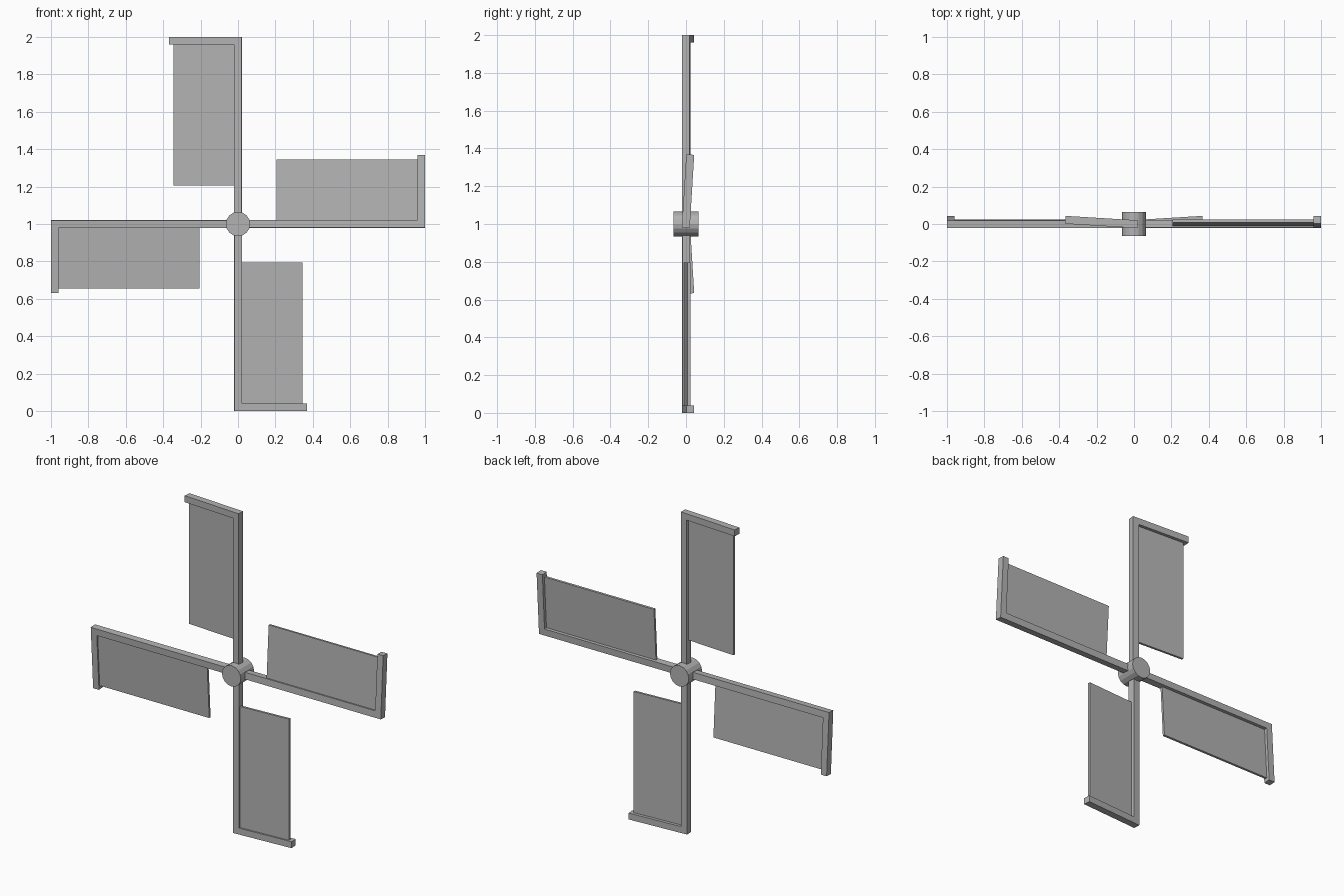
import bpy
import bmesh
import math
from mathutils import Matrix, Vector

default = bpy.data.objects.get("Cube")
if default:
    bpy.data.objects.remove(default, do_unlink=True)

GREY = (0.45, 0.45, 0.45, 1.0)
grey = bpy.data.materials.new("plain_grey")
grey.use_nodes = True
grey.diffuse_color = GREY
grey.node_tree.nodes["Principled BSDF"].inputs["Base Color"].default_value = GREY

CENTRE = Matrix.Translation((0, 0, 1))
PITCH = Matrix.Rotation(math.radians(-3.5), 4, "Z")


def finish(name, bm, matrix):
    mesh = bpy.data.meshes.new(name)
    bm.to_mesh(mesh)
    bm.free()
    mesh.materials.append(grey)
    obj = bpy.data.objects.new(name, mesh)
    obj.matrix_world = matrix
    bpy.context.collection.objects.link(obj)
    return obj


def box(name, low, high, matrix):
    low, high = Vector(low), Vector(high)
    bm = bmesh.new()
    bmesh.ops.create_cube(bm, size=1)
    bmesh.ops.scale(bm, vec=high - low, verts=bm.verts)
    bmesh.ops.translate(bm, vec=(low + high) / 2, verts=bm.verts)
    return finish(name, bm, matrix)


# Hub, a short drum along the y axis
bm = bmesh.new()
bmesh.ops.create_cone(bm, cap_ends=True, segments=16, radius1=0.065,
                      radius2=0.065, depth=0.13)
finish("hub", bm, CENTRE @ Matrix.Rotation(math.pi / 2, 4, "X"))

# Four pitched blades, each a spar, a tip bar and a thin sail panel
T = 0.021
for i, side in enumerate(("top", "left", "bottom", "right")):
    place = CENTRE @ Matrix.Rotation(i * math.pi / 2, 4, "Y") @ PITCH
    box(side + "_spar", (-T, -T, 0), (T, T, 0.96), place)
    box(side + "_tip_bar", (-0.368, -T, 0.96), (T, T, 1), place)
    box(side + "_sail", (-0.345, -0.012, 0.205), (-T, 0.002, 0.96), place)
